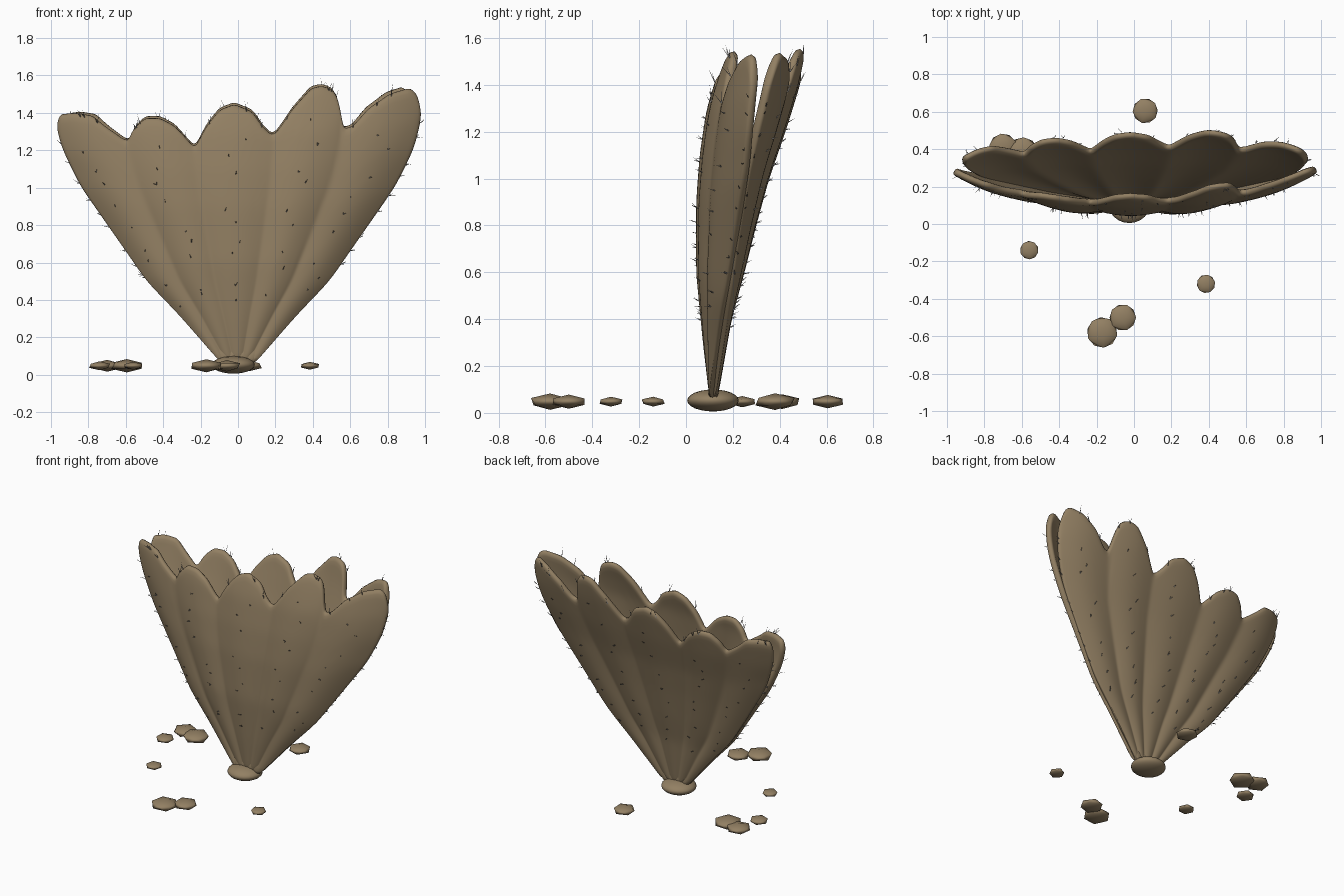
import bpy
import bmesh
import math
import random
from mathutils import Vector

random.seed(4)
default_cube = bpy.data.objects.get("Cube")
if default_cube:
    bpy.data.objects.remove(default_cube)


def make_material(name, colour):
    material = bpy.data.materials.new(name)
    material.use_nodes = True
    rgba = (*colour, 1.0)
    material.diffuse_color = rgba
    material.node_tree.nodes["Principled BSDF"].inputs["Base Color"].default_value = rgba
    return material


tan = make_material("dry tan", (0.29, 0.215, 0.125))
spine_colour = make_material("grey spine", (0.33, 0.32, 0.31))


def make_object(name, bm, material, smooth=True):
    mesh = bpy.data.meshes.new(name)
    bm.to_mesh(mesh)
    bm.free()
    mesh.materials.append(material)
    for polygon in mesh.polygons:
        polygon.use_smooth = smooth
    obj = bpy.data.objects.new(name, mesh)
    bpy.context.scene.collection.objects.link(obj)
    return obj


def lerp_table(table, value):
    """Straight-line interpolation through (key, value) pairs."""
    if value <= table[0][0]:
        return table[0][1]
    for (a, va), (b, vb) in zip(table, table[1:]):
        if value <= b:
            return va + (vb - va) * (value - a) / (b - a)
    return table[-1][1]


# Fan profiles: scalloped rim height by x, then width and depth by height
FAN_WIDTH = 0.985
FAN_BASE = 0.06
RIM = [(-0.985, 1.32), (-0.965, 1.395), (-0.88, 1.405), (-0.78, 1.39), (-0.7, 1.32),
       (-0.61, 1.25), (-0.57, 1.32), (-0.5, 1.38), (-0.42, 1.38), (-0.34, 1.34),
       (-0.24, 1.22), (-0.17, 1.34), (-0.1, 1.425), (-0.02, 1.455), (0.08, 1.415),
       (0.13, 1.34), (0.19, 1.28), (0.29, 1.43), (0.39, 1.54), (0.45, 1.555),
       (0.52, 1.53), (0.55, 1.44), (0.565, 1.32), (0.61, 1.33), (0.7, 1.43),
       (0.82, 1.51), (0.93, 1.54), (0.97, 1.5), (0.985, 1.41)]
CREASES = [-1.0, -0.63, -0.25, 0.2, 0.58, 1.0]
HALF_WIDTH = [(0.06, 0.09), (0.32, 0.32), (0.5, 0.495), (0.75, 0.67),
              (1.0, 0.845), (1.2, 0.945), (1.35, 0.985)]
FRONT_DEPTH = [(0.06, 0.1), (0.3, 0.072), (0.6, 0.043), (0.9, 0.043),
               (1.1, 0.058), (1.3, 0.088), (1.45, 0.135), (1.55, 0.175)]
BACK_DEPTH = [(0.06, 0.135), (0.4, 0.195), (0.6, 0.25), (0.8, 0.3),
              (1.0, 0.355), (1.2, 0.425), (1.4, 0.487), (1.55, 0.522)]
SIDE_GAP = [(0.06, 0.02), (0.4, 0.03), (1.05, 0.035), (1.25, 0.05), (1.5, 0.07)]


def crease_depth(u):
    for a, b in zip(CREASES, CREASES[1:]):
        if u <= b:
            return 1 - abs(math.sin(math.pi * (u - a) / (b - a)))
    return 1.0


def fan_point(side, u, t):
    """Point on a wall: side -1 is front, u runs across, t runs upward."""
    z = FAN_BASE + (lerp_table(RIM, u * FAN_WIDTH) - FAN_BASE) * t
    x = u * lerp_table(HALF_WIDTH, z)
    if side > 0:
        x *= 1 - 0.05 * t * abs(u) ** 3
    middle = lerp_table(FRONT_DEPTH if side < 0 else BACK_DEPTH, z)
    edge = 0.1 + 0.155 * z + side * lerp_table(SIDE_GAP, z)
    y = middle + (edge - middle) * abs(u) ** 2.7
    y -= side * crease_depth(u) * min(0.02, 0.006 + 0.03 * t)
    return Vector((x, y, z))


# Front and back fan walls
COLUMNS, ROWS = 90, 24
for side, name in ((-1, "front_fan_wall"), (1, "back_fan_wall")):
    bm = bmesh.new()
    grid = [[bm.verts.new(fan_point(side, 2 * i / COLUMNS - 1, j / ROWS))
             for i in range(COLUMNS + 1)] for j in range(ROWS + 1)]
    for j in range(ROWS):
        for i in range(COLUMNS):
            corners = [grid[j][i], grid[j][i + 1], grid[j + 1][i + 1], grid[j + 1][i]]
            bm.faces.new(corners if side < 0 else corners[::-1])
    wall = make_object(name, bm, tan)
    thickness = wall.modifiers.new("thickness", "SOLIDIFY")
    thickness.thickness = 0.04
    thickness.offset = -1
    rounding = wall.modifiers.new("rounding", "SUBSURF")
    rounding.levels = rounding.render_levels = 1


# Spines in small tufts on the ribs, sides and rim
def add_spine(bm, root, direction, length, radius=0.0025):
    direction = direction.normalized()
    across = direction.orthogonal().normalized()
    other = direction.cross(across)
    ring = []
    for k in range(3):
        angle = k * math.tau / 3
        ring.append(bm.verts.new(root + radius * (across * math.cos(angle) + other * math.sin(angle))))
    tip = bm.verts.new(root + direction * length)
    for k in range(3):
        bm.faces.new((ring[k], ring[(k + 1) % 3], tip))


def add_tuft(bm, root, direction, count, length):
    for _ in range(count):
        jitter = Vector([random.uniform(-0.4, 0.4) for _ in range(3)])
        add_spine(bm, root, direction + jitter, length * random.uniform(0.6, 1.2))


bm = bmesh.new()
for side in (-1, 1):
    for a, b in zip(CREASES, CREASES[1:]):
        for step in range(9):
            u = (a + b) / 2 + random.uniform(-0.07, 0.07)
            root = fan_point(side, u, 0.25 + 0.075 * step + random.uniform(-0.03, 0.03))
            add_tuft(bm, root, Vector((0.4 * u, side, 0.5)), 2, 0.03)
        for _ in range(3):
            u = random.uniform(a + 0.04, b - 0.04)
            root = fan_point(side, u, 0.985)
            add_tuft(bm, root, Vector((0.3 * u, 0.3 * side, 1)), 2, 0.055)
    for edge in (-1, 1):
        for step in range(9):
            root = fan_point(side, edge * 0.99, 0.35 + 0.07 * step + random.uniform(-0.03, 0.03))
            add_tuft(bm, root, Vector((edge, 0.2 * side, 0.3)), 2, 0.035)
make_object("spines", bm, spine_colour, smooth=False)

# Squashed base knob
bm = bmesh.new()
bmesh.ops.create_uvsphere(bm, u_segments=24, v_segments=12, radius=1)
knob = make_object("base_knob", bm, tan)
knob.location = (-0.025, 0.115, 0.053)
knob.scale = (0.115, 0.11, 0.047)

# Scattered angular pebbles: x, y, radius
PEBBLES = [(0.06, 0.605, 0.068), (-0.56, -0.14, 0.05), (0.385, -0.32, 0.05),
           (-0.17, -0.58, 0.083), (-0.06, -0.5, 0.072), (-0.7, 0.41, 0.075),
           (-0.595, 0.38, 0.085), (-0.74, 0.24, 0.057)]
for number, (x, y, radius) in enumerate(PEBBLES, 1):
    bm = bmesh.new()
    bmesh.ops.create_icosphere(bm, subdivisions=1, radius=1)
    pebble = make_object(f"pebble_{number}", bm, tan)
    pebble.location = (x, y, 0.048)
    pebble.scale = (radius * 1.1, radius * 1.1, radius * 0.42)
    pebble.rotation_euler.z = random.uniform(0, math.tau)
